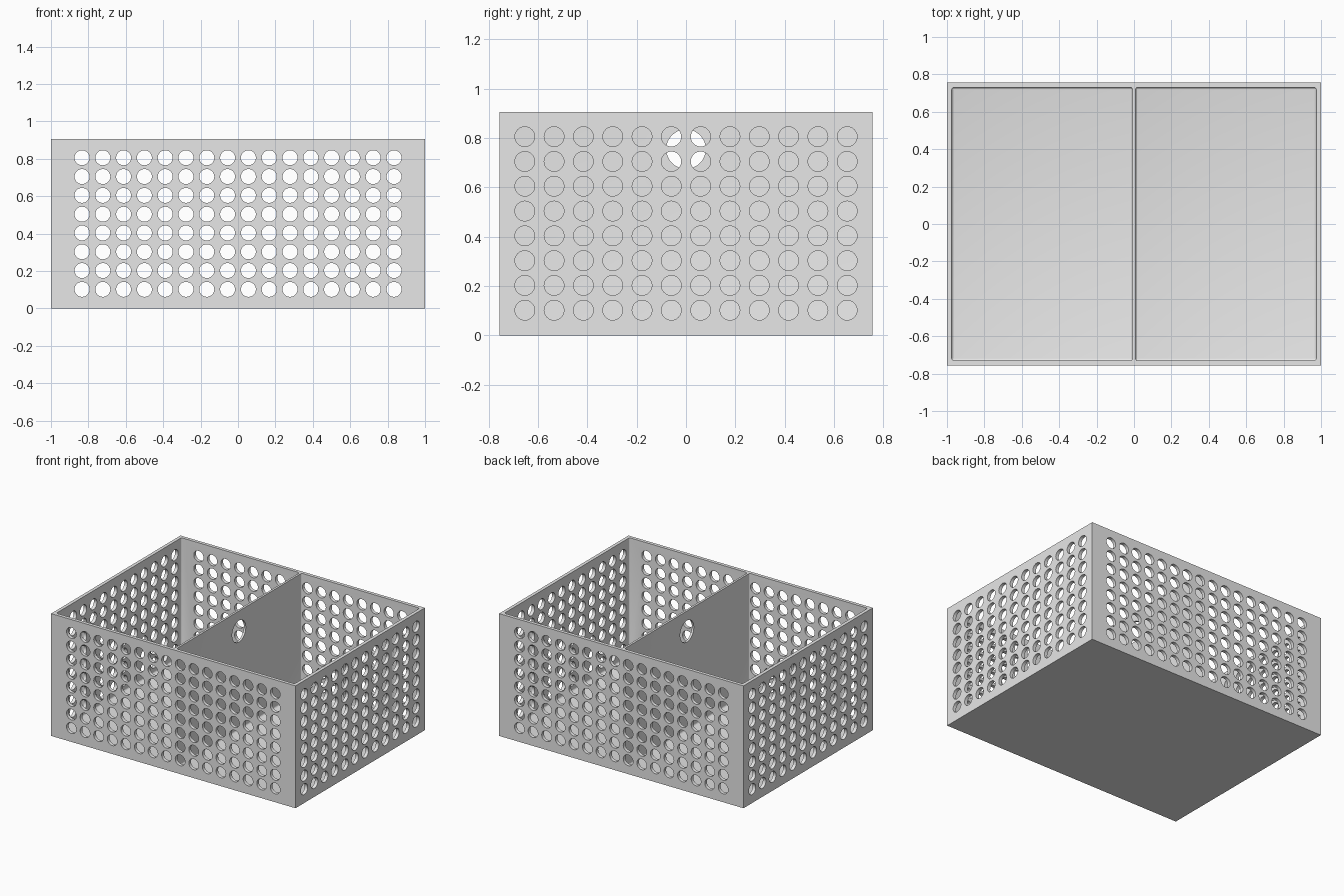
import bpy, bmesh, math
from mathutils import Matrix, Vector

if "Cube" in bpy.data.objects:
    bpy.data.objects.remove(bpy.data.objects["Cube"], do_unlink=True)

LENGTH, DEPTH, HEIGHT = 2.0, 1.512, 0.905
WALL, FLOOR, DIVIDER = 0.025, 0.025, 0.016
FILLET = 0.014
HOLE_RADIUS = 0.04
ROWS = [0.102 + 0.1005 * i for i in range(8)]

grey = bpy.data.materials.new("light grey plastic")
grey.use_nodes = True
grey.diffuse_color = (0.8, 0.8, 0.8, 1)
grey.node_tree.nodes["Principled BSDF"].inputs["Base Color"].default_value = (0.8, 0.8, 0.8, 1)


def make_object(name, bm):
    mesh = bpy.data.meshes.new(name)
    bm.to_mesh(mesh)
    bm.free()
    mesh.materials.append(grey)
    obj = bpy.data.objects.new(name, mesh)
    bpy.context.collection.objects.link(obj)
    return obj


def add_box(bm, low, high):
    low, high = Vector(low), Vector(high)
    matrix = Matrix.Translation((low + high) / 2) @ Matrix.Diagonal((*(high - low), 1))
    bmesh.ops.create_cube(bm, size=1, matrix=matrix)


def add_drill(bm, position, axis, radius, depth=0.09):
    turn = Vector(axis).to_track_quat("Z", "Y").to_matrix().to_4x4()
    bmesh.ops.create_cone(bm, cap_ends=True, segments=32, radius1=radius, radius2=radius,
                          depth=depth, matrix=Matrix.Translation(position) @ turn)


def cut(target, cutter):
    cutter.hide_render = True
    mod = target.modifiers.new("cut", "BOOLEAN")
    mod.operation = "DIFFERENCE"
    mod.solver = "EXACT"
    mod.object = cutter
    bpy.ops.object.select_all(action="DESELECT")
    bpy.context.view_layer.objects.active = target
    target.select_set(True)
    bpy.ops.object.modifier_apply(modifier=mod.name)
    bpy.data.objects.remove(cutter, do_unlink=True)


# Solid block for the basket
bm = bmesh.new()
add_box(bm, (-LENGTH / 2, -DEPTH / 2, 0), (LENGTH / 2, DEPTH / 2, HEIGHT))
basket = make_object("divided_basket", bm)

# Two filleted compartments, leaving the divider between them
bm = bmesh.new()
inner_x, inner_y = LENGTH / 2 - WALL, DEPTH / 2 - WALL
for x0, x1 in ((-inner_x, -DIVIDER / 2), (DIVIDER / 2, inner_x)):
    add_box(bm, (x0, -inner_y, FLOOR), (x1, inner_y, HEIGHT + 0.1))
bmesh.ops.bevel(bm, geom=bm.edges[:], offset=FILLET, segments=4, profile=0.5, affect="EDGES")
cut(basket, make_object("compartment_cutter", bm))

# Hole grids in all four walls and the finger hole in the divider
bm = bmesh.new()
for side in (-1, 1):
    for z in ROWS:
        for i in range(16):
            x = (i - 7.5) * 0.1112
            add_drill(bm, (x, side * (DEPTH - WALL) / 2, z), (0, 1, 0), HOLE_RADIUS)
        for i in range(12):
            y = (i - 5.5) * 0.1188
            add_drill(bm, (side * (LENGTH - WALL) / 2, y, z), (1, 0, 0), HOLE_RADIUS)
add_drill(bm, (0, 0, 0.755), (1, 0, 0), 0.08)
cut(basket, make_object("hole_cutter", bm))

# Smooth hole walls, crisp edges elsewhere
bpy.ops.object.shade_smooth_by_angle(angle=math.radians(15))
